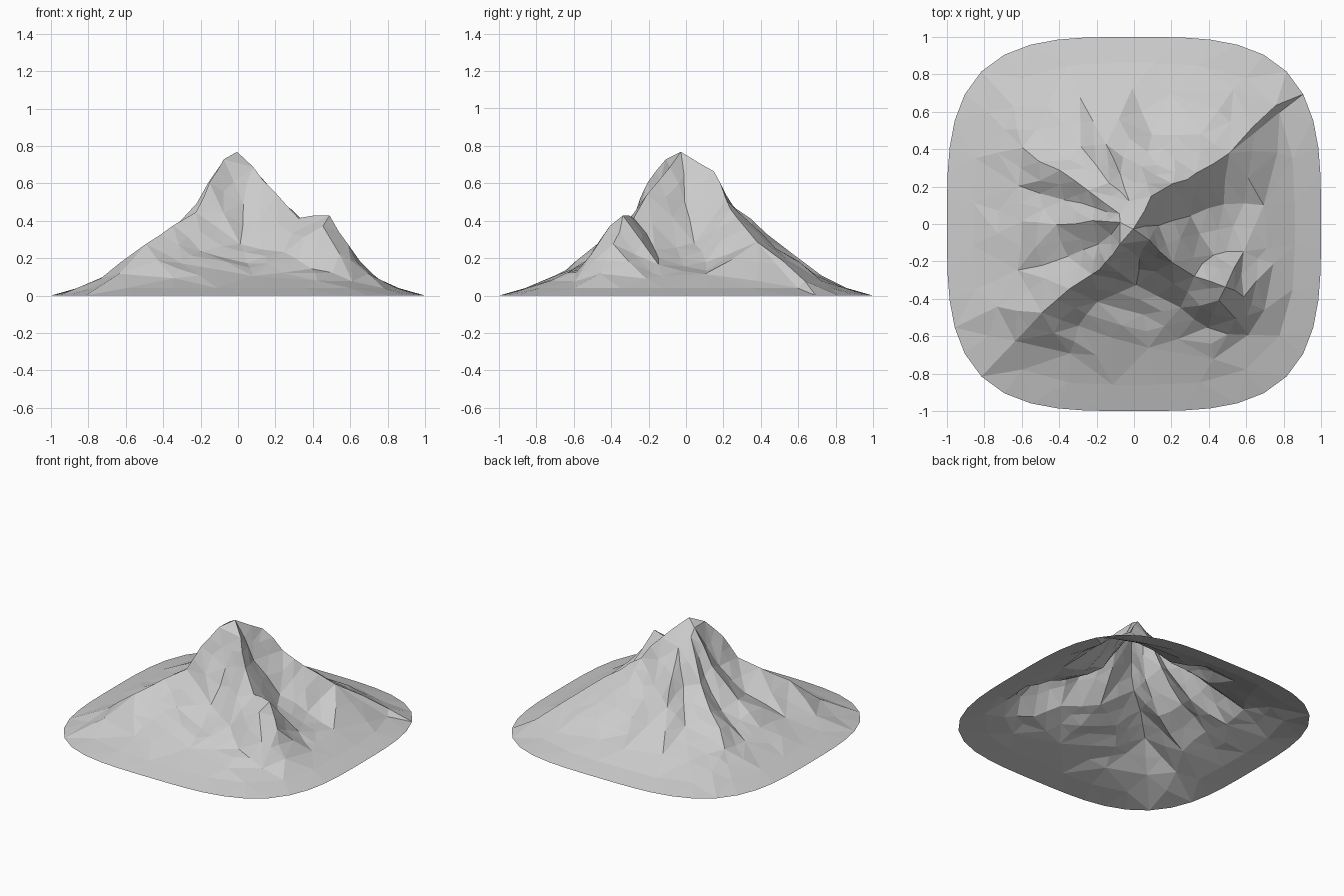
import bpy, bmesh, math, random
from mathutils import Vector
from mathutils.geometry import delaunay_2d_cdt

if "Cube" in bpy.data.objects:
    bpy.data.objects.remove(bpy.data.objects["Cube"])

random.seed(4)
PEAK = (0.0, -0.02, 0.77)

# Ridge crests, each running from the summit down to the foot
ridges = [
    [(-.07, -.10, .73), (-.16, -.21, .60), (-.22, -.27, .45), (-.34, -.34, .38), (-.50, -.48, .27), (-.64, -.62, .12)],
    [(.08, -.09, .68), (.20, -.20, .54), (.32, -.28, .42), (.49, -.33, .42), (.58, -.39, .28), (.69, -.46, .11)],
    [(.05, .07, .71), (.09, .15, .67), (.21, .21, .52), (.34, .27, .42), (.51, .38, .29), (.75, .64, .08)],
    [(-.02, .12, .62), (-.07, .26, .47), (-.15, .42, .34), (-.28, .68, .12)],
    [(-.08, .06, .68), (-.24, .18, .44), (-.40, .28, .31), (-.60, .40, .15)],
    [(-.07, .00, .72), (-.22, .01, .49), (-.42, .00, .30), (-.60, .02, .15)],
]
# Gully floors between the ridges
gullies = [
    [(.02, -.18, .50), (.02, -.32, .27), (.05, -.48, .18), (.07, -.66, .11)],
    [(.14, .00, .51), (.30, .05, .29), (.48, .11, .17), (.70, .10, .11)],
    [(.04, .30, .39), (.10, .48, .22), (.20, .70, .10)],
    [(-.14, .22, .41), (-.28, .42, .23), (-.46, .62, .11)],
    [(-.20, .08, .44), (-.38, .13, .25), (-.62, .20, .12)],
    [(-.19, -.10, .44), (-.36, -.18, .25), (-.62, -.25, .12)],
]
# Shoulders and the foot of the steep flanks beside the ridges
flanks = [
    (-.30, -.55, .17), (-.20, -.42, .24), (-.35, -.70, .10), (-.74, -.45, .09),
    (.40, -.56, .15), (.24, -.45, .24), (.46, -.41, .37), (.42, -.73, .085), (.62, -.60, .085),
    (.58, -.14, .16), (.74, -.22, .09), (.42, -.16, .24),
    (.22, .34, .38), (.36, .48, .26), (.54, .72, .08), (.76, .38, .085),
    (-.64, .62, .08), (.0, .72, .10),
]


def rim_point(a, scale, z):
    """Point on a rounded-square outline."""
    c, s = math.cos(a), math.sin(a)
    r = scale / (abs(c) ** 3.4 + abs(s) ** 3.4) ** (1 / 3.4)
    return (r * c, r * s, z)


pts, edges = [PEAK], []
for lines, from_peak in ((ridges, True), (gullies, False)):
    for line in lines:
        prev = 0 if from_peak else None
        for p in line:
            pts.append(p)
            if prev is not None:
                edges.append((prev, len(pts) - 1))
            prev = len(pts) - 1
pts += flanks

# Gentle apron and ground outline
n = 48
pts += [rim_point(math.tau * (i + .5) / 24, .86, .04) for i in range(24)]
first = len(pts)
pts += [rim_point(math.tau * i / n, 1, 0) for i in range(n)]
edges += [(first + i, first + (i + 1) % n) for i in range(n)]

# Triangulate the surface, keeping the crests and gullies as creases
out = delaunay_2d_cdt([Vector(p[:2]) for p in pts], edges, [], 0, 1e-5)
bm = bmesh.new()
vs = [bm.verts.new((co.x, co.y, pts[src[0]][2] if src else .2)) for co, src in zip(out[0], out[3])]
for f in out[2]:
    bm.faces.new([vs[i] for i in f])

# Break the larger slopes into irregular rock facets
long_edges = [e for e in bm.edges if e.calc_length() > .16
              and max(v.co.z for v in e.verts) > .13]
old = set(bm.verts)
bmesh.ops.subdivide_edges(bm, edges=long_edges, cuts=1)
for v in bm.verts:
    if v not in old and v.co.z > .06:
        v.co += Vector([random.uniform(-.009, .009) for _ in range(3)])
bmesh.ops.triangulate(bm, faces=bm.faces[:])
bmesh.ops.recalc_face_normals(bm, faces=bm.faces[:])
bm.normal_update()
if sum(f.normal.z for f in bm.faces) < 0:
    bmesh.ops.reverse_faces(bm, faces=bm.faces[:])

mesh = bpy.data.meshes.new("mountain")
bm.to_mesh(mesh)
bm.free()
mountain = bpy.data.objects.new("mountain", mesh)
bpy.context.collection.objects.link(mountain)
